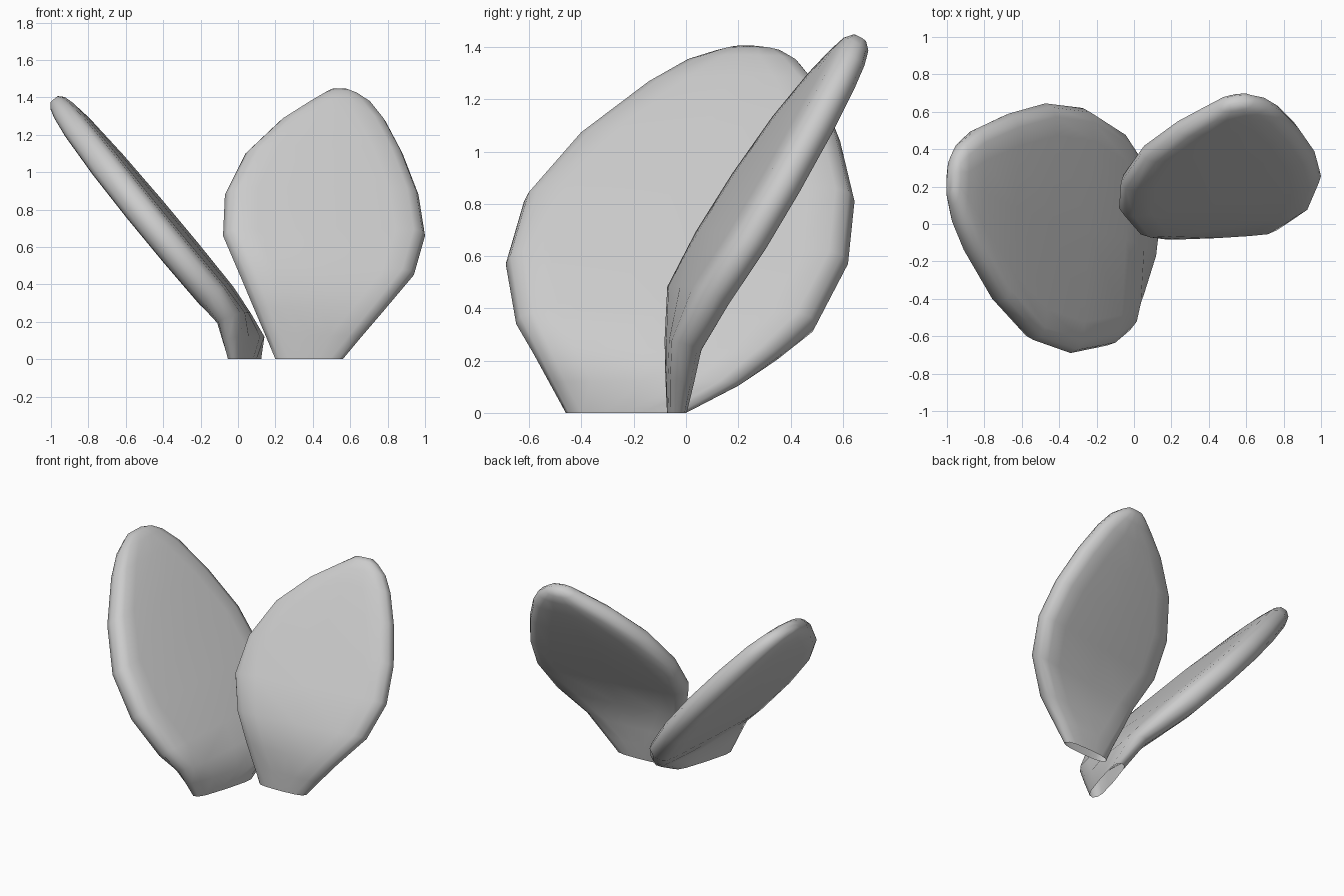
import bpy, math
from mathutils import Vector

if "Cube" in bpy.data.objects:
    bpy.data.objects.remove(bpy.data.objects["Cube"], do_unlink=True)

grey = bpy.data.materials.new("pale grey")
grey.use_nodes = True
grey.diffuse_color = (0.6, 0.6, 0.6, 1)
grey.node_tree.nodes["Principled BSDF"].inputs["Base Color"].default_value = (0.6, 0.6, 0.6, 1)

# Half of the rounded slab section: inset from the side edge, share of the half thickness
RIM = [(0.17, 1), (0.07, 0.92), (0.02, 0.62), (0, 0)]


def section(a, b, t):
    """Closed loop of (across, depth) points for one height."""
    w = b - a
    rim = [(min(i, w * (0.1 + i * 1.5) if i else 0), s * t) for i, s in RIM]
    right = [(b - i, s) for i, s in rim] + [(b - i, -s) for i, s in rim[-2::-1]]
    left = [(a + i, -s) for i, s in rim] + [(a + i, s) for i, s in rim[-2::-1]]
    mid = (a + b) / 2
    return [(mid, t * 1.04)] + right + [(mid, -t * 1.04)] + left


def pad(name, levels, slope, base, bend, limit, to_world):
    """Loft a pad: a leaning plane, folded upright where it meets the base plane."""
    lean = Vector((-slope[1], 1, -slope[2])).normalized()      # across, depth, up
    upright = Vector((-base[1], 1, 0)).normalized()
    verts, faces = [], []
    for z, a, b, t in levels:
        n = upright.lerp(lean, min(1, z / (bend * 1.6))).normalized()
        for u, off in section(a, b, t):
            d = limit(p[0] + p[1] * u + p[2] * z for p in (slope, base))
            verts.append(to_world(Vector((u, d, z)) + n * off))
    m = len(verts) // len(levels)
    for r in range(len(levels) - 1):
        for i in range(m):
            j = (i + 1) % m
            faces.append((r * m + i, r * m + j, (r + 1) * m + j, (r + 1) * m + i))
    # Tip cap in quads; the base stays open
    top = (len(levels) - 1) * m
    for i in range(m // 2):
        quad = [top + i, top + i + 1, top + (m - i - 1) % m, top + (m - i) % m]
        faces.append(tuple(dict.fromkeys(quad)))
    faces = [f for f in faces if len(f) > 2]
    mesh = bpy.data.meshes.new(name)
    mesh.from_pydata(verts, [], faces)
    mesh.validate()
    mesh.materials.append(grey)
    obj = bpy.data.objects.new(name, mesh)
    bpy.context.collection.objects.link(obj)
    # Consistent outward faces and soft shading
    bpy.ops.object.select_all(action='DESELECT')
    obj.select_set(True)
    bpy.context.view_layer.objects.active = obj
    bpy.ops.object.mode_set(mode='EDIT')
    bpy.ops.mesh.select_all(action='SELECT')
    bpy.ops.mesh.normals_make_consistent(inside=False)
    bpy.ops.object.mode_set(mode='OBJECT')
    bpy.ops.object.shade_smooth_by_angle(angle=math.radians(60))


# Levels: height, one edge, other edge, half thickness
left_levels = [
    (0, 0.2, 0.56, 0.035), (0.12, 0.15, 0.66, 0.05), (0.26, 0.09, 0.78, 0.065),
    (0.45, 0.01, 0.94, 0.073), (0.66, -0.08, 1, 0.074), (0.88, -0.07, 0.965, 0.074),
    (1.1, 0.04, 0.88, 0.073), (1.27, 0.22, 0.79, 0.068),
    (1.36, 0.36, 0.72, 0.062), (1.41, 0.44, 0.65, 0.05), (1.435, 0.48, 0.6, 0.025)]
right_levels = [
    (0, -0.46, 0, 0.045), (0.11, -0.52, 0.21, 0.06), (0.22, -0.58, 0.36, 0.075),
    (0.34, -0.65, 0.5, 0.085), (0.57, -0.69, 0.62, 0.086), (0.81, -0.62, 0.645, 0.086),
    (1.04, -0.42, 0.59, 0.084), (1.24, -0.16, 0.51, 0.075),
    (1.33, -0.01, 0.44, 0.062), (1.37, 0.1, 0.38, 0.048), (1.39, 0.16, 0.3, 0.025)]

# Planes: depth at origin, change across, change with height
pad("left_pad", left_levels, (-0.312, 0.16, 0.62), (-0.054, 0.05, 0.08), 0.3, max,
    lambda p: Vector((p.x, p.y, p.z)))
pad("right_pad", right_levels, (0.174, 0.05, -0.84), (0.105, 0.3, 0), 0.25, min,
    lambda p: Vector((p.y, p.x, p.z)))
